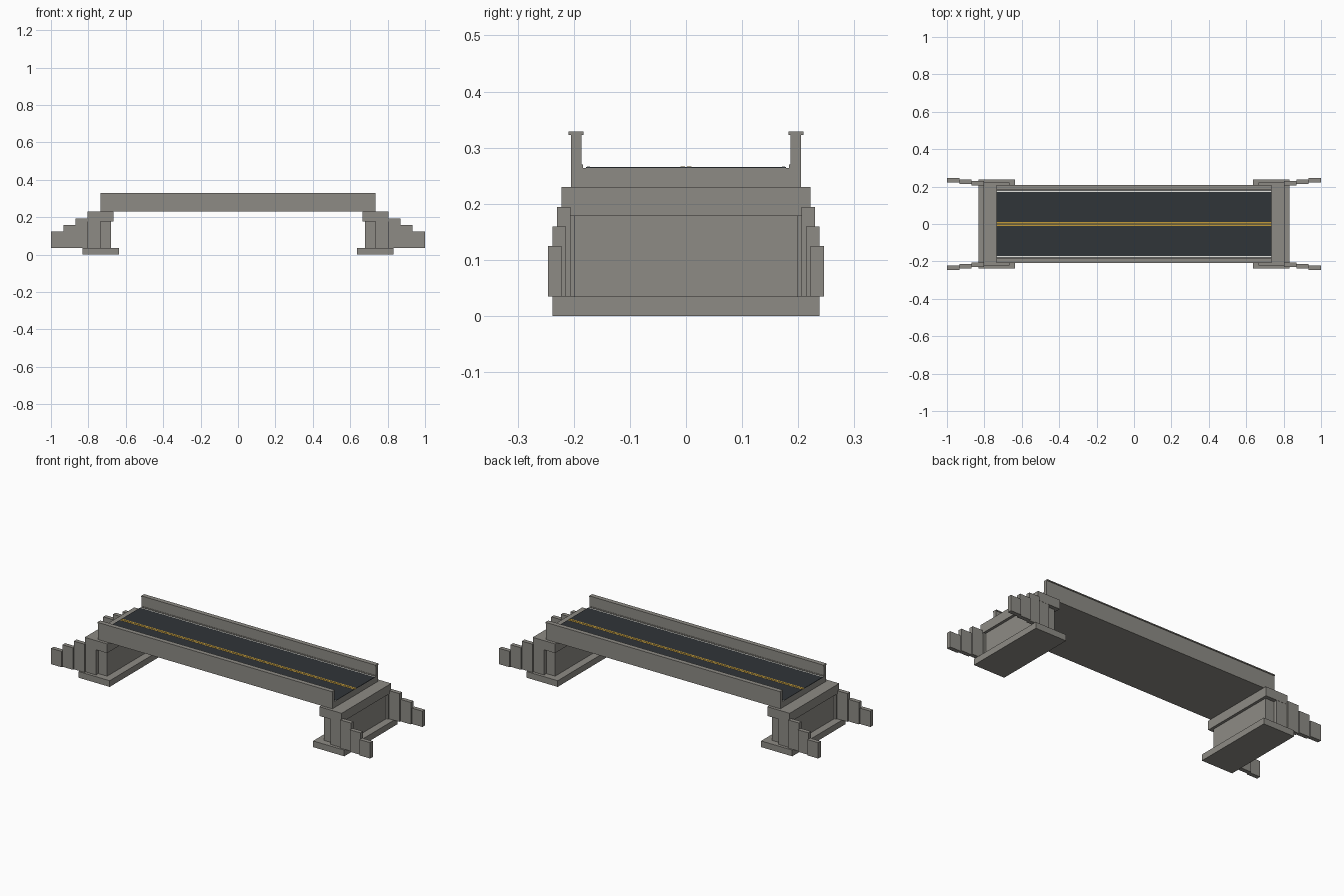
import bpy

if "Cube" in bpy.data.objects:
    bpy.data.objects.remove(bpy.data.objects["Cube"])


def material(name, rgb):
    m = bpy.data.materials.new(name)
    m.diffuse_color = (*rgb, 1)
    m.use_nodes = True
    m.node_tree.nodes["Principled BSDF"].inputs["Base Color"].default_value = m.diffuse_color
    return m


asphalt = material("asphalt", (0.03, 0.035, 0.04))
yellow = material("yellow_paint", (0.55, 0.33, 0.04))
white = material("white_paint", (0.8, 0.8, 0.76))
concrete = material("concrete", (0.27, 0.26, 0.235))


def box(name, x, y, z, mat=concrete):
    """Box from (min, max) pairs, in any order."""
    bpy.ops.mesh.primitive_cube_add(size=1, location=[sum(p) / 2 for p in (x, y, z)])
    ob = bpy.context.object
    ob.name = name
    ob.scale = [abs(p[1] - p[0]) for p in (x, y, z)]
    bpy.ops.object.transform_apply(location=False, rotation=False, scale=True)
    ob.data.materials.append(mat)
    return ob


# Deck slab and road surface
L = 0.735
span = (-L, L)
box("deck_slab", span, (-0.205, 0.205), (0.23, 0.264))
box("road_surface", span, (-0.178, 0.178), (0.262, 0.2655), asphalt)

# Parapets with coping and kerb, painted lines
for s in (-1, 1):
    box("parapet", span, (s * 0.186, s * 0.205), (0.264, 0.324))
    box("parapet_coping", span, (s * 0.183, s * 0.209), (0.323, 0.329))
    box("kerb", span, (s * 0.184, s * 0.19), (0.263, 0.27))
    box("edge_line", span, (s * 0.171, s * 0.176), (0.264, 0.2662), white)
    box("centre_line", span, (s * 0.002, s * 0.01), (0.264, 0.2662), yellow)

# Abutments: footing, stem, bearing cap and stepped, flaring wing walls
STEP = (1 - L) / 4
for e in (-1, 1):
    box("footing", (e * 0.6375, e * 0.8325), (-0.238, 0.238), (0, 0.035))
    box("abutment_stem", (e * 0.68, e * 0.79), (-0.2, 0.2), (0.035, 0.18))
    box("bearing_cap", (e * 0.665, e * 0.805), (-0.222, 0.222), (0.178, 0.23))
    for s in (-1, 1):
        for i in range(4):
            y = 0.198 + 0.008 * i
            box("wing_wall", (e * (L + i * STEP), e * (L + (i + 1) * STEP)),
                (s * y, s * (y + 0.0235 if i else 0.221)), (0.035, 0.2295 - 0.035 * i))
